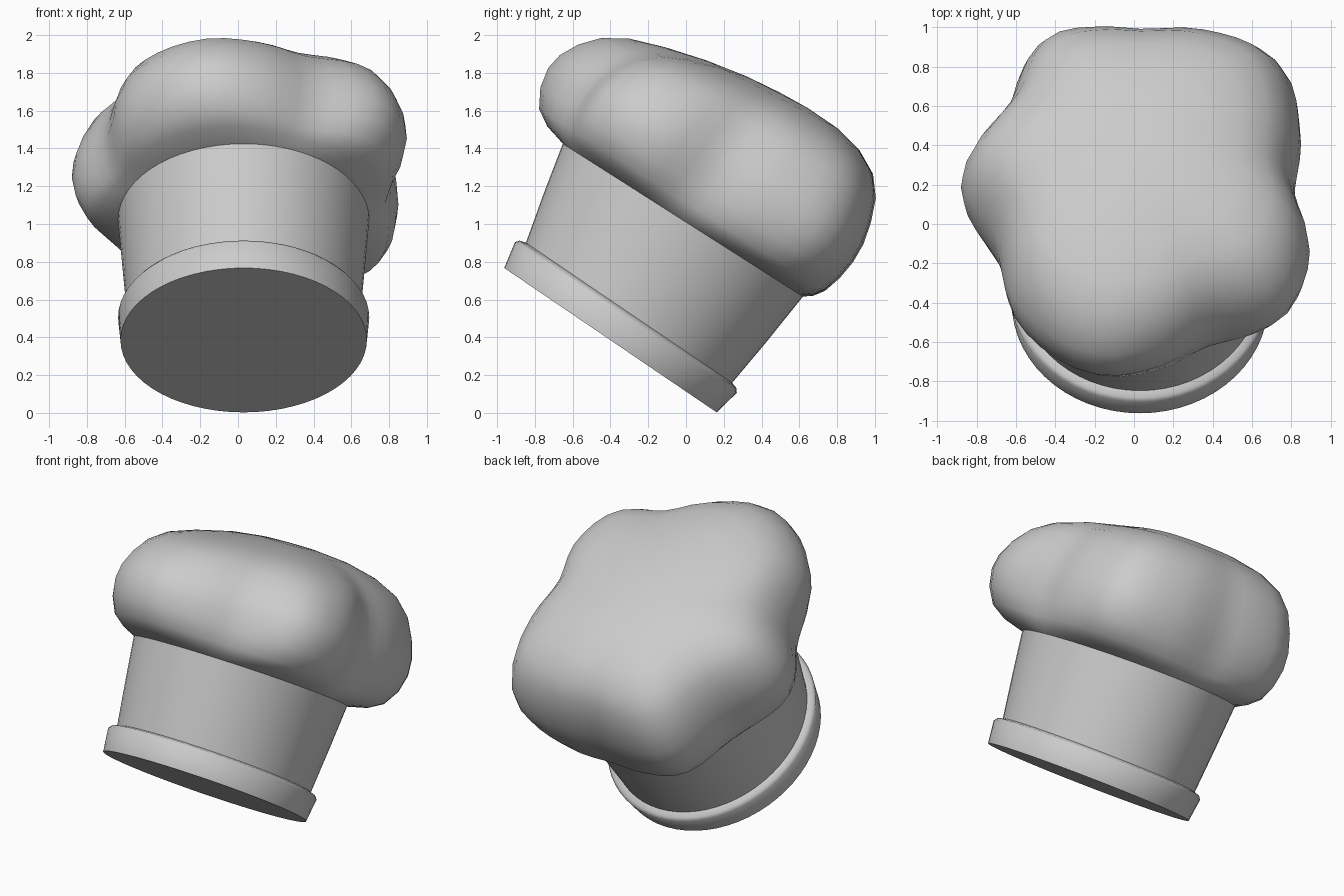
import bpy, bmesh, math
from mathutils import Matrix, Vector

if "Cube" in bpy.data.objects:
    bpy.data.objects.remove(bpy.data.objects["Cube"])

SEG = 60
TILT = Matrix.Translation((0.03, -0.40, 0.385)) @ Matrix.Rotation(math.radians(-34.2), 4, 'X')

# puff outline: (angle in degrees, radius), lobes with creases between them
LOBES = [(-45, 1.04), (-26, 0.96), (-5, 0.79), (20, 0.87), (42, 0.98), (64, 0.90), (88, 0.81),
         (105, 0.86), (124, 0.93), (150, 0.79), (180, 0.91), (207, 0.82), (232, 1.0),
         (258, 1.10), (277, 1.02), (294, 0.93)]


def lobe_radius(deg):
    """Smooth periodic (Hermite) curve through the outline points."""
    n = len(LOBES)
    pts = [(LOBES[k % n][0] + 360 * (k // n), LOBES[k % n][1]) for k in range(-1, n + 2)]
    d = (deg + 45) % 360 - 45
    for (a, ra), (b, rb), (c, rc), (e, re) in zip(pts, pts[1:], pts[2:], pts[3:]):
        if b <= d <= c:
            w = c - b
            t = (d - b) / w
            mb, mc = w * (rc - ra) / (c - a), w * (re - rb) / (e - b)
            return ((2*t**3 - 3*t*t + 1) * rb + (t**3 - 2*t*t + t) * mb
                    + (3*t*t - 2*t**3) * rc + (t**3 - t*t) * mc)


def ellipse_ring(rx, ry, z, cy=0.0, slope=0.0):
    ring = []
    for i in range(SEG):
        a = 2 * math.pi * i / SEG
        y = cy + ry * math.sin(a)
        ring.append(Vector((rx * math.cos(a), y, z + slope * y)))
    return ring


def skin(name, rings, cap_bottom=None, cap_top=None, angle=35):
    """Loft rings into one tilted object; caps are fan centre heights."""
    bm = bmesh.new()
    loops = [[bm.verts.new(p) for p in ring] for ring in rings]
    for lo, hi in zip(loops, loops[1:]):
        for i in range(SEG):
            j = (i + 1) % SEG
            bm.faces.new((lo[i], lo[j], hi[j], hi[i]))
    for loop, height in ((loops[0], cap_bottom), (loops[-1], cap_top)):
        if height is not None:
            c = bm.verts.new((0, 0, height))
            for i in range(SEG):
                bm.faces.new((loop[i], loop[(i + 1) % SEG], c))
    bmesh.ops.recalc_face_normals(bm, faces=bm.faces)
    bm.transform(TILT)
    mesh = bpy.data.meshes.new(name)
    bm.to_mesh(mesh)
    bm.free()
    obj = bpy.data.objects.new(name, mesh)
    bpy.context.collection.objects.link(obj)
    bpy.context.view_layer.objects.active = obj
    obj.select_set(True)
    bpy.ops.object.shade_smooth_by_angle(angle=math.radians(angle))
    obj.select_set(False)
    return obj


# head band with closed underside and a soft shoulder
skin("head_band", [ellipse_ring(0.652, 0.68, 0.0),
                   ellipse_ring(0.665, 0.71, 0.145),
                   ellipse_ring(0.65, 0.695, 0.165),
                   ellipse_ring(0.618, 0.66, 0.175)], cap_bottom=0.0, angle=65)

# flared tube
tube_top = ellipse_ring(0.665, 0.753, 0.742, -0.04, 0.03)
skin("hat_tube", [ellipse_ring(0.618, 0.66, 0.175),
                  ellipse_ring(0.642, 0.71, 0.46, -0.02, 0.015),
                  tube_top])

# puffed crown: lower rings grow from the tube, upper rings close over the top
outline = []
for i in range(SEG):
    a = 2 * math.pi * i / SEG
    r = lobe_radius(math.degrees(a))
    outline.append(Vector((r * math.cos(a), r * math.sin(a), 0)))

rings = [tube_top]
for blend, z in [(0.42, 0.775), (0.72, 0.83), (0.92, 0.93), (1.0, 1.04)]:
    ring = []
    for p, q in zip(tube_top, outline):
        v = p.lerp(q, blend)
        v.z = z + 0.03 * v.y
        ring.append(v)
    rings.append(ring)
for scale, z, slope in [(0.99, 1.14, 0.04), (0.95, 1.25, 0.05), (0.885, 1.36, 0.07),
                        (0.78, 1.45, 0.09), (0.62, 1.515, 0.11), (0.42, 1.56, 0.12),
                        (0.2, 1.583, 0.12)]:
    ring = []
    for q in outline:
        rounded = q.normalized() * 0.90
        v = q.lerp(rounded, (1 - scale) * 0.9) * scale
        v.z = z + slope * v.y
        ring.append(v)
    rings.append(ring)
skin("puffed_crown", rings, cap_top=1.588, angle=60)
